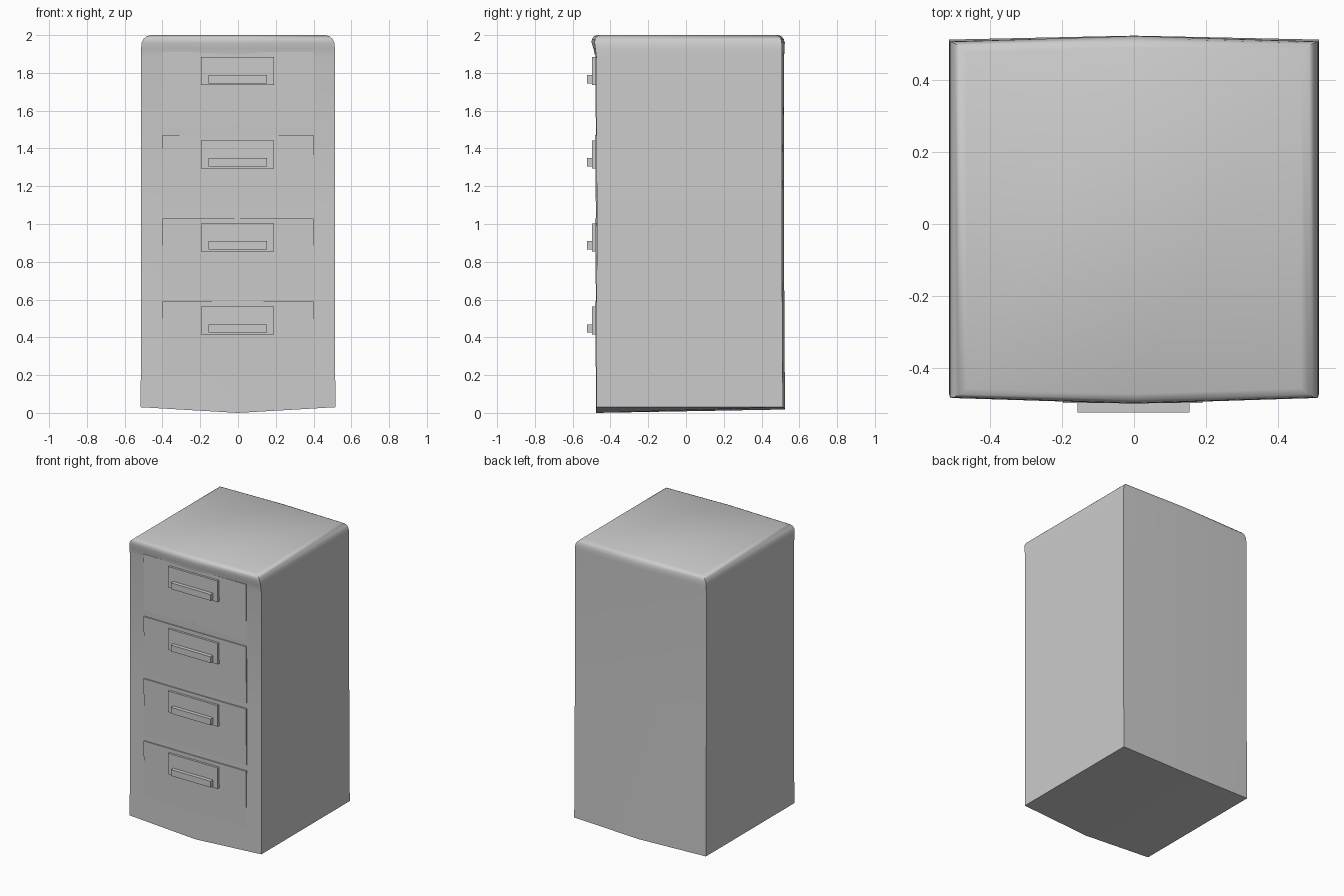
import bpy, bmesh, math

if "Cube" in bpy.data.objects:
    bpy.data.objects.remove(bpy.data.objects["Cube"])

grey = bpy.data.materials.new("light_grey_metal")
grey.diffuse_color = (0.6, 0.6, 0.6, 1)
grey.use_nodes = True
grey.node_tree.nodes["Principled BSDF"].inputs["Base Color"].default_value = grey.diffuse_color


def finish(name, bm):
    bmesh.ops.recalc_face_normals(bm, faces=bm.faces)
    mesh = bpy.data.meshes.new(name)
    bm.to_mesh(mesh)
    bm.free()
    mesh.materials.append(grey)
    ob = bpy.data.objects.new(name, mesh)
    bpy.context.collection.objects.link(ob)
    return ob


def box(name, x0, x1, y0, y1, z0, z1, lean=0.0):
    """Box whose front face can lean forward at the top."""
    bm = bmesh.new()
    bmesh.ops.create_cube(bm, size=1)
    for v in bm.verts:
        front, top = v.co.y < 0, v.co.z > 0
        v.co = (x1 if v.co.x > 0 else x0,
                (y0 - (lean if top else 0)) if front else y1,
                z1 if top else z0)
    return finish(name, bm)


# Cabinet body: six-point rings, bowed at the front and back centre lines
# z, half width, front corner y, front centre y, back corner y, back centre y
rings = [
    (0.03, 0.515, -0.474, -0.477, 0.513, 0.524),
    (1.00, 0.514, -0.472, -0.475, 0.507, 0.518),
    (1.88, 0.514, -0.474, -0.479, 0.507, 0.519),
    (1.93, 0.513, -0.480, -0.490, 0.508, 0.522),
    (1.96, 0.510, -0.484, -0.500, 0.507, 0.523),
    (1.98, 0.500, -0.482, -0.498, 0.503, 0.517),
    (1.992, 0.487, -0.474, -0.489, 0.495, 0.507),
    (2.00, 0.465, -0.458, -0.473, 0.480, 0.490),
]
bm = bmesh.new()
loops = []
for i, (z, hx, fc, fm, bc, bk) in enumerate(rings):
    zf, zb = (0.0, 0.018) if i == 0 else (z, z)
    loops.append([bm.verts.new(p) for p in (
        (-hx, fc, z), (0, fm, zf), (hx, fc, z),
        (hx, bc, z), (0, bk, zb), (-hx, bc, z))])
for a, b in zip(loops, loops[1:]):
    for k in range(6):
        n = (k + 1) % 6
        bm.faces.new((a[k], a[n], b[n], b[k]))
for ring in (loops[0], loops[-1]):
    bm.faces.new((ring[0], ring[1], ring[4], ring[5]))
    bm.faces.new((ring[1], ring[2], ring[3], ring[4]))
body = finish("cabinet_body", bm)
bpy.context.view_layer.objects.active = body
body.select_set(True)
bpy.ops.object.shade_smooth_by_angle(angle=math.radians(35))

# Four drawers: nearly flush front, label plate and pull handle
for i in range(4):
    z = 0.415 + 0.44 * i
    box(f"drawer_front_{i + 1}", -0.40, 0.40, -0.477, -0.44,
        z - 0.225, z + 0.175, 0.006)
    box(f"handle_plate_{i + 1}", -0.197, 0.19, -0.498, -0.46, z, z + 0.148)
    box(f"drawer_handle_{i + 1}", -0.157, 0.154, -0.525, -0.49,
        z + 0.01, z + 0.054)
